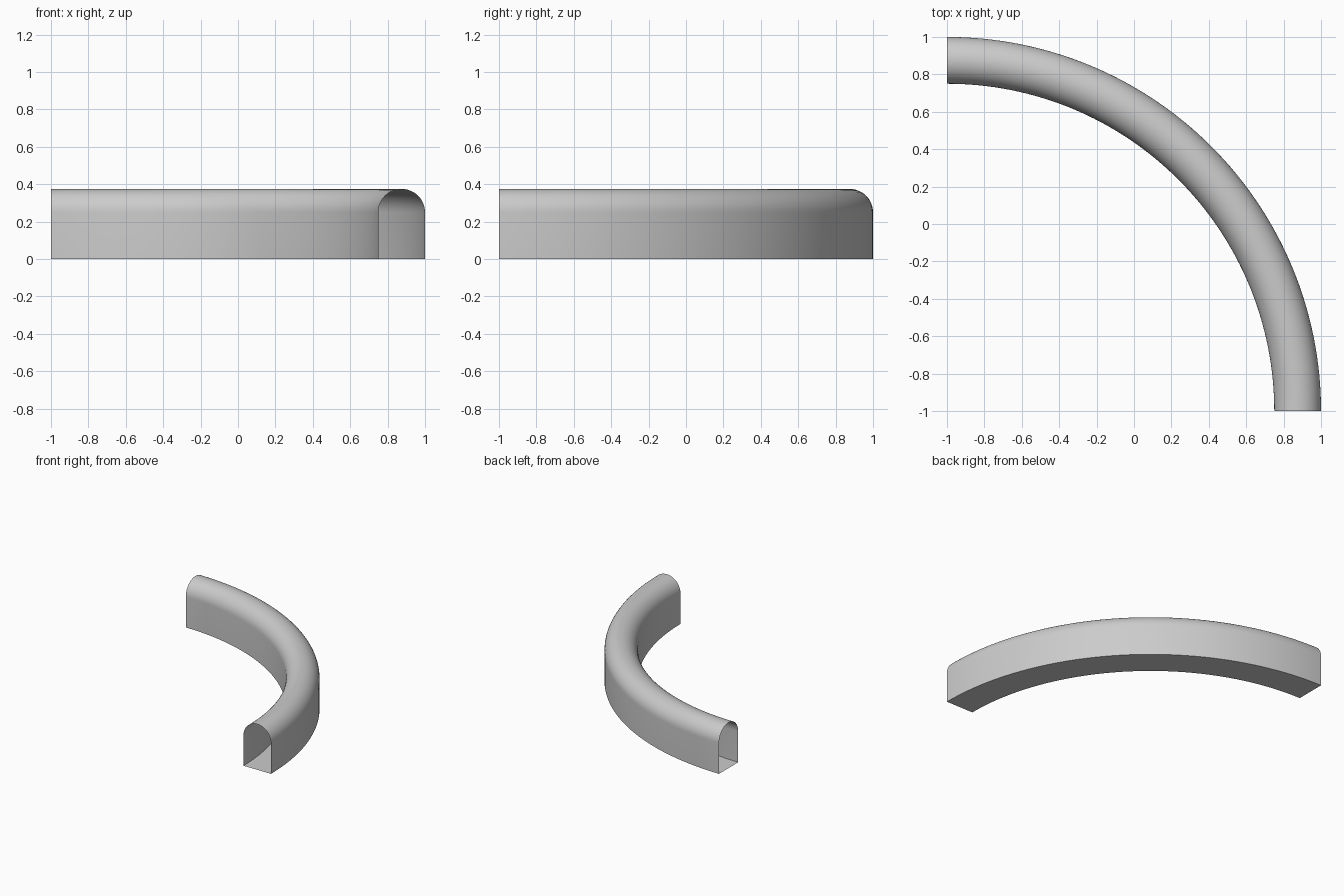
import bpy
import bmesh
from math import cos, sin, pi, radians
from mathutils import Vector

cube = bpy.data.objects.get("Cube")
if cube:
    bpy.data.objects.remove(cube, do_unlink=True)

# One plain grey for the whole part
grey = bpy.data.materials.new("light grey")
grey.use_nodes = True
colour = (0.6, 0.6, 0.6, 1)
grey.diffuse_color = colour
grey.node_tree.nodes["Principled BSDF"].inputs["Base Color"].default_value = colour

OUTER, WIDTH, HEIGHT = 2.0, 0.25, 0.375
ROUND = WIDTH / 2
ARCH_STEPS, BEND_STEPS = 24, 64
centre = Vector((-1, -1, 0))

# Arch cross-section: flat floor, straight walls, half-round top
mid = OUTER - ROUND
profile = [(mid - ROUND, 0), (mid + ROUND, 0)]
for i in range(ARCH_STEPS + 1):
    a = pi * i / ARCH_STEPS
    profile.append((mid + ROUND * cos(a), HEIGHT - ROUND + ROUND * sin(a)))

# Sweep the closed outline through a quarter turn, leaving both ends open
bm = bmesh.new()
ring = [bm.verts.new(centre + Vector((r, 0, z))) for r, z in profile]
edges = [bm.edges.new((v, ring[(i + 1) % len(ring)])) for i, v in enumerate(ring)]
bmesh.ops.spin(bm, geom=ring + edges, cent=centre, axis=(0, 0, 1),
               angle=pi / 2, steps=BEND_STEPS, use_duplicate=False)
bmesh.ops.recalc_face_normals(bm, faces=bm.faces)

# Make sure the floor faces down, so the shell faces outward
floor = min(bm.faces, key=lambda f: f.calc_center_median().z)
if floor.normal.z > 0:
    bmesh.ops.reverse_faces(bm, faces=bm.faces)

mesh = bpy.data.meshes.new("curved_duct")
bm.to_mesh(mesh)
bm.free()
mesh.materials.append(grey)
duct = bpy.data.objects.new("curved_duct", mesh)
bpy.context.collection.objects.link(duct)

# Smooth shading with crisp floor edges
bpy.ops.object.select_all(action="DESELECT")
duct.select_set(True)
bpy.context.view_layer.objects.active = duct
bpy.ops.object.shade_smooth_by_angle(angle=radians(30))
